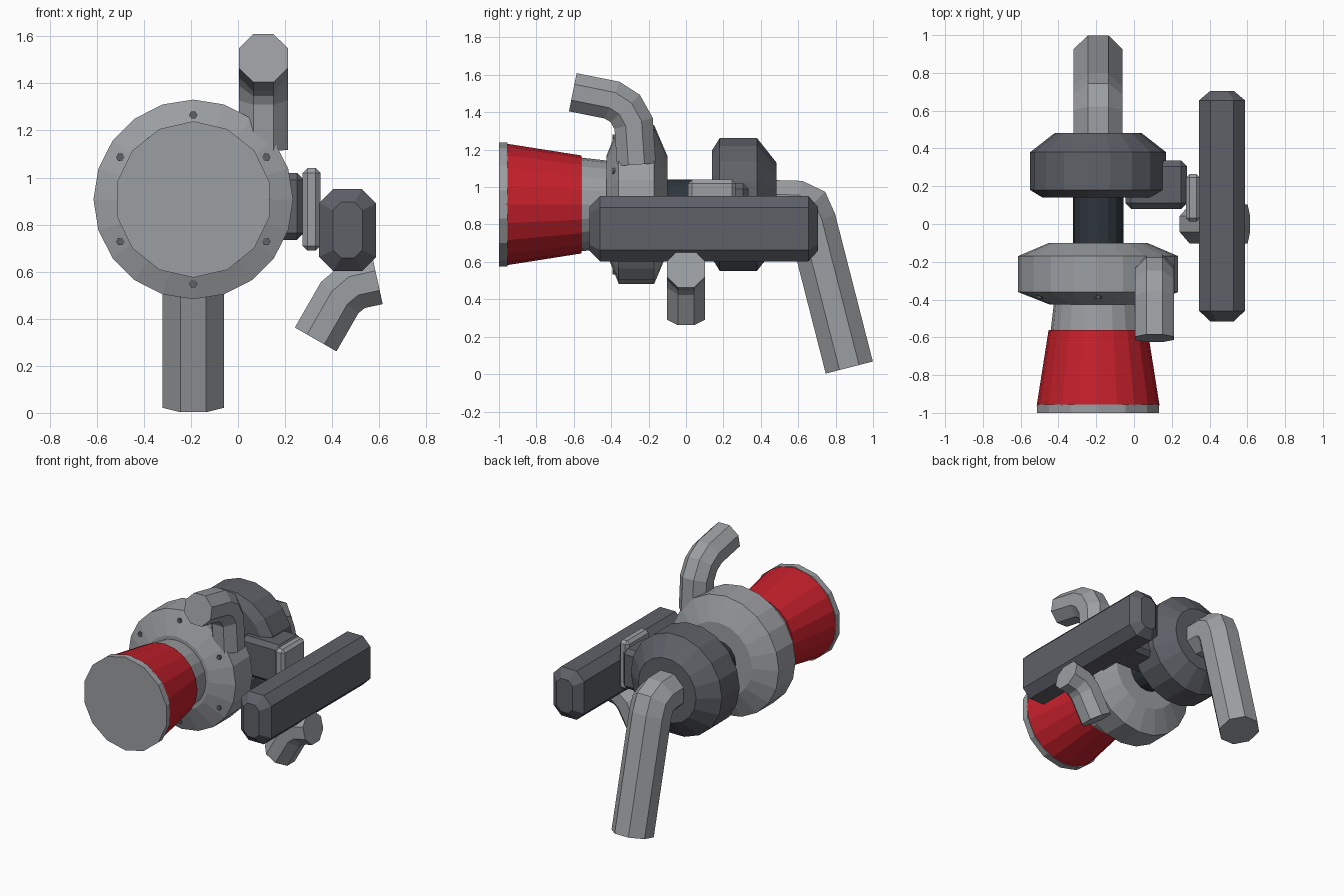
import bpy, bmesh, math
from mathutils import Vector

if "Cube" in bpy.data.objects:
    bpy.data.objects.remove(bpy.data.objects["Cube"])

CX, CZ = -0.19, 0.907   # shared shaft axis, running along y


def material(name, rgb):
    m = bpy.data.materials.new(name)
    m.diffuse_color = (*rgb, 1)
    m.use_nodes = True
    m.node_tree.nodes["Principled BSDF"].inputs["Base Color"].default_value = m.diffuse_color
    return m


LIGHT = material("light_grey", (0.33, 0.345, 0.36))
DARK = material("dark_grey", (0.115, 0.12, 0.14))
BLACK = material("charcoal", (0.027, 0.036, 0.044))
RED = material("red", (0.56, 0.014, 0.024))


def finish(name, bm, mat):
    bmesh.ops.recalc_face_normals(bm, faces=bm.faces)
    me = bpy.data.meshes.new(name)
    bm.to_mesh(me)
    bm.free()
    me.materials.append(mat)
    ob = bpy.data.objects.new(name, me)
    bpy.context.collection.objects.link(ob)
    return ob


def loft(name, rings, mat):
    """Skin a list of point rings and cap both ends."""
    bm = bmesh.new()
    vs = [[bm.verts.new(p) for p in ring] for ring in rings]
    n = len(vs[0])
    for a, b in zip(vs, vs[1:]):
        for i in range(n):
            j = (i + 1) % n
            bm.faces.new((a[i], a[j], b[j], b[i]))
    bm.faces.new(vs[0])
    bm.faces.new(vs[-1])
    return finish(name, bm, mat)


def lathe(name, profile, sides, mat, start=0.0, x=CX, z=CZ):
    """Turn a (y, radius) profile around an axis along y."""
    angles = [start + math.tau * i / sides for i in range(sides)]
    return loft(name, [[(x + r * math.cos(a), y, z + r * math.sin(a)) for a in angles]
                       for y, r in profile], mat)


def pipe(name, path, flat_radius, side, mat):
    """Eight-sided mitred pipe along a planar path; side is the plane's normal."""
    pts = [Vector(p) for p in path]
    side = Vector(side)
    r = flat_radius / math.cos(math.pi / 8)
    rings = []
    for i, p in enumerate(pts):
        d0 = (p - pts[max(i - 1, 0)]).normalized() if i else (pts[1] - p).normalized()
        d1 = (pts[i + 1] - p).normalized() if i < len(pts) - 1 else d0
        t = (d0 + d1).normalized()
        nrm = side.cross(t) / t.dot(d0)
        rings.append([p + r * (math.cos(a) * side + math.sin(a) * nrm)
                      for a in [math.pi / 8 + k * math.pi / 4 for k in range(8)]])
    return loft(name, rings, mat)


def box(name, lo, hi, bevel, mat):
    bm = bmesh.new()
    bmesh.ops.create_cube(bm, size=1)
    for v in bm.verts:
        v.co = [l + (c + 0.5) * (h - l) for l, h, c in zip(lo, hi, v.co)]
    bmesh.ops.bevel(bm, geom=bm.edges[:], offset=bevel, segments=1, affect='EDGES')
    return finish(name, bm, mat)


def octagon(y, hw, hh, ch, x, z):
    q = [(hw, hh - ch), (hw - ch, hh), (ch - hw, hh), (-hw, hh - ch)]
    return [(x + a, y, z + b) for a, b in q + [(-a, -b) for a, b in q]]


# Turned parts on the shaft axis
lathe("front_housing", [(-0.425, 0.26), (-0.36, 0.424), (-0.17, 0.424), (-0.10, 0.26)], 20, LIGHT)
lathe("rear_housing", [(0.14, 0.295), (0.18, 0.36), (0.38, 0.36), (0.483, 0.228)], 18, DARK)
lathe("shaft_core", [(-0.14, 0.134), (0.17, 0.134)], 16, BLACK)
lathe("inlet_neck", [(-0.60, 0.255), (-0.40, 0.232)], 20, LIGHT)
lathe("filter_cone", [(-0.96, 0.325), (-0.56, 0.262)], 20, RED)
lathe("filter_cap", [(-1.0, 0.332), (-0.955, 0.332)], 14, LIGHT, math.pi / 2)

# Bolts around the front housing
for i in range(6):
    a = math.pi / 2 + i * math.pi / 3
    lathe(f"housing_bolt_{i + 1}", [(-0.394, 0.018), (-0.34, 0.018)], 6, DARK,
          x=CX + 0.358 * math.cos(a), z=CZ + 0.358 * math.sin(a))

# Pipes
pipe("exhaust_pipe", [(CX, 0.44, 0.908), (CX, 0.59, 0.904), (CX, 0.645, 0.878),
                      (CX, 0.674, 0.813), (CX, 0.873, 0.035)], 0.13, (1, 0, 0), LIGHT)
pipe("outlet_pipe", [(0.108, -0.265, 1.12), (0.108, -0.28, 1.34), (0.108, -0.325, 1.42),
                     (0.108, -0.395, 1.465), (0.108, -0.605, 1.507)], 0.104, (1, 0, 0), LIGHT)
pipe("lower_pipe", [(0.33, 0, 0.312), (0.432, 0, 0.49), (0.492, 0, 0.54),
                    (0.593, 0, 0.562)], 0.102, (0, 1, 0), LIGHT)

# Side tank: octagonal prism with tapered ends
X, Z = 0.466, 0.777
loft("side_tank", [octagon(-0.515, 0.062, 0.118, 0.033, X, Z), octagon(-0.46, 0.121, 0.174, 0.06, X, Z),
                   octagon(0.655, 0.121, 0.174, 0.06, X, Z), octagon(0.705, 0.062, 0.118, 0.033, X, Z)], DARK)

# Bracket between the housing and the tank
box("bracket_block", (-0.045, 0.08, 0.735), (0.28, 0.335, 1.02), 0.03, DARK)
box("bracket_plate", (0.275, 0.012, 0.69), (0.35, 0.265, 1.04), 0.02, LIGHT)
